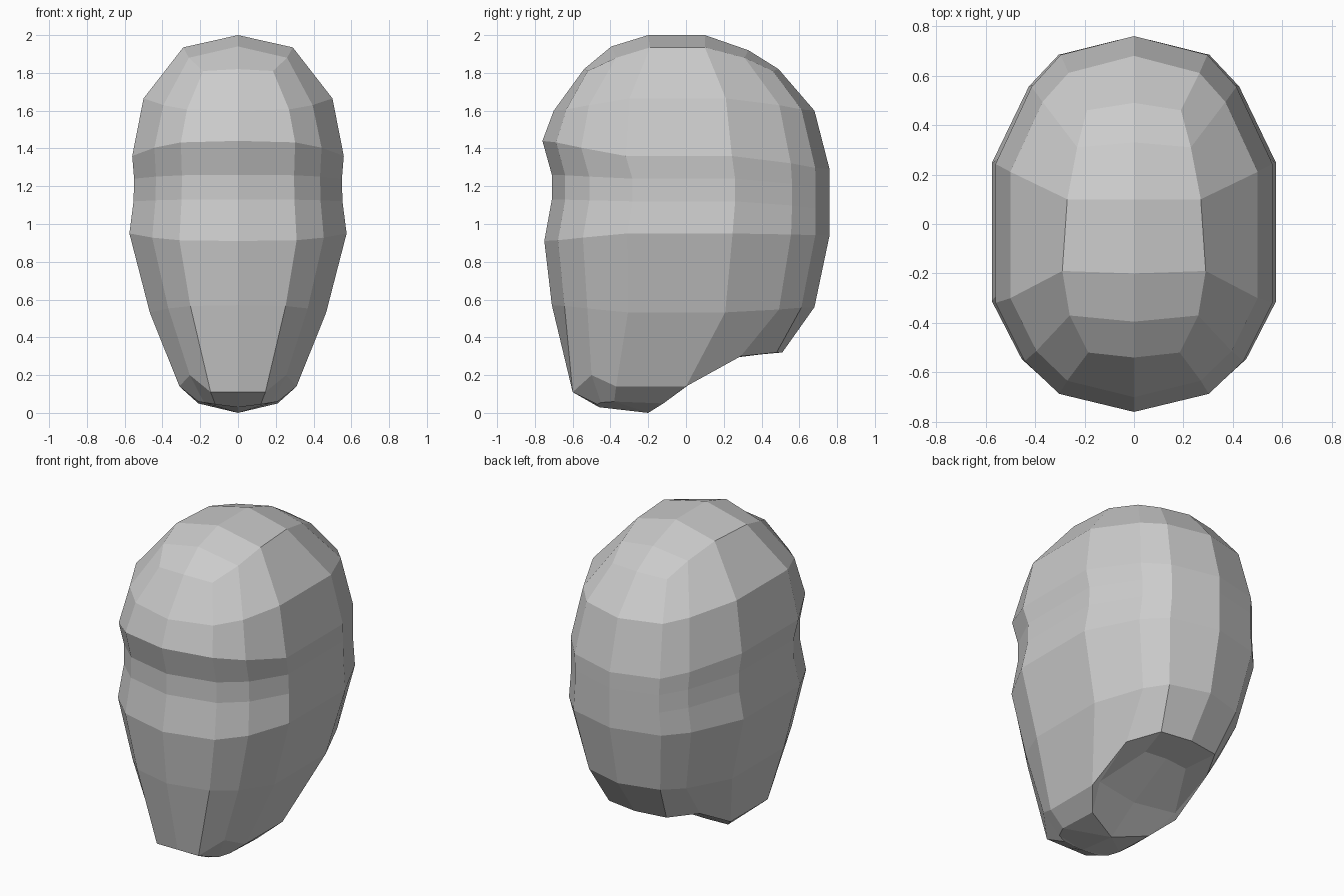
import bpy, bmesh

# Shared head outline seen from above, front to back:
# (width fraction, depth fraction, height blend towards the side)
PLAN = [(0, 0, 0), (.54, .048, .1), (.79, .135, .45), (1, .29, 1),
        (1, .66, 1), (.74, .865, .45), (.53, .95, .1), (0, 1, 0)]

# Level rings: half width, front y, back y, front z, side z, back z
RINGS = [
    (.50, -.70, .68, 1.60, 1.665, 1.60),    # forehead
    (.56, -.76, .76, 1.44, 1.36, 1.29),     # brow
    (.55, -.71, .76, 1.26, 1.24, 1.19),     # upper eye line
    (.553, -.71, .76, 1.13, 1.12, 1.08),    # lower eye line
    (.575, -.75, .76, .91, .95, .94),       # cheek
    (.467, -.71, .68, .57, .532, .56),      # jaw
]


def ring(w, y0, y1, zf, zs, zb):
    pts = []
    for i, (fx, fy, k) in enumerate(PLAN):
        end = zf if i < 4 else zb
        pts.append((w * fx, y0 + (y1 - y0) * fy, end + (zs - end) * k))
    return pts


def centre_line(pairs):
    return [(0, y, z) for y, z in pairs]


# Crown
top_line = centre_line([(-.54, 1.82), (-.54, 1.82), (-.395, 1.94), (-.2, 2),
                        (.1, 2), (.33, 1.92), (.49, 1.82), (.49, 1.82)])
crown = [(0, -.54, 1.82), (.185, -.52, 1.81), (.26, -.37, 1.88), (.29, -.19, 1.935),
         (.27, .1, 1.935), (.23, .31, 1.88), (.19, .46, 1.81), (0, .49, 1.82)]
# Chin, jaw corners and nape
chin = [(0, -.60, .11), (.145, -.60, .11), (.255, -.5, .20), (.31, -.37, .14),
        (.31, 0, .14), (.30, .29, .30), (.2, .48, .32), (0, .51, .32)]
under = [(0, -.46, .03), (.12, -.47, .045), (.18, -.45, .055), (.21, -.38, .06),
         (.21, -.12, .05), (.28, .03, .16), (.15, .28, .295), (0, .29, .30)]
bottom_line = centre_line([(-.46, .03), (-.46, .03), (-.46, .03), (-.2, 0),
                           (-.2, 0), (0, .14), (.29, .30), (.29, .30)])

rows = [top_line, crown] + [ring(*r) for r in RINGS] + [chin, under, bottom_line]

# Skin the rings on both sides and weld
bm = bmesh.new()
for s in (1, -1):
    grid = [[bm.verts.new((s * x, y, z)) for x, y, z in row] for row in rows]
    for a, b in zip(grid, grid[1:]):
        for i in range(len(PLAN) - 1):
            bm.faces.new((a[i], a[i + 1], b[i + 1], b[i]))
bmesh.ops.remove_doubles(bm, verts=bm.verts, dist=.002)
bmesh.ops.dissolve_degenerate(bm, edges=bm.edges, dist=.001)
bmesh.ops.recalc_face_normals(bm, faces=bm.faces)

mesh = bpy.data.meshes.new("head")
bm.to_mesh(mesh)
bm.free()
head = bpy.data.objects.new("head", mesh)
bpy.context.collection.objects.link(head)
